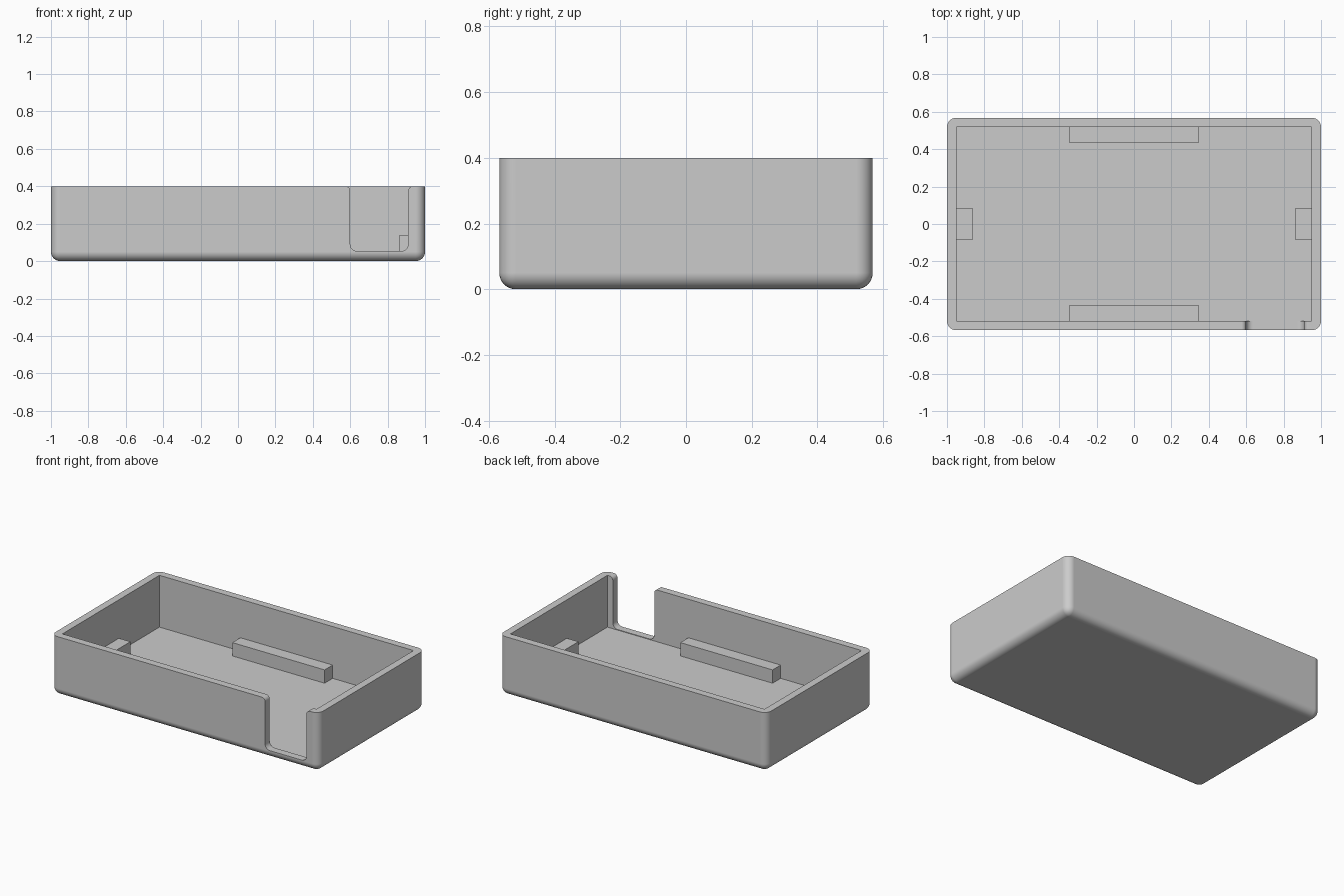
import bpy, bmesh, math
from mathutils import Vector

if "Cube" in bpy.data.objects:
    bpy.data.objects.remove(bpy.data.objects["Cube"], do_unlink=True)

HALF_X, HALF_Y, HEIGHT = 1.0, 0.568, 0.4
WALL, FLOOR, ROUND = 0.05, 0.05, 0.05
IN_X, IN_Y = HALF_X - WALL, HALF_Y - WALL

grey = bpy.data.materials.new("plain grey")
grey.use_nodes = True
grey.diffuse_color = (0.6, 0.6, 0.6, 1)
grey.node_tree.nodes["Principled BSDF"].inputs["Base Color"].default_value = grey.diffuse_color


def finish(bm, name):
    bmesh.ops.recalc_face_normals(bm, faces=bm.faces)
    mesh = bpy.data.meshes.new(name)
    bm.to_mesh(mesh)
    bm.free()
    mesh.materials.append(grey)
    obj = bpy.data.objects.new(name, mesh)
    bpy.context.collection.objects.link(obj)
    return obj


def block(name, low, high, rounded=0):
    """Box between two corners; optionally rounds every edge except the top rim."""
    bm = bmesh.new()
    bmesh.ops.create_cube(bm, size=1)
    low, high = Vector(low), Vector(high)
    for v in bm.verts:
        v.co = (low + high) / 2 + v.co * (high - low)
    if rounded:
        edges = [e for e in bm.edges if min(v.co.z for v in e.verts) < high.z - 0.01]
        bmesh.ops.bevel(bm, geom=edges, offset=rounded, segments=8,
                        profile=0.5, affect='EDGES')
    return finish(bm, name)


def arc(cx, cz, radius, start, end, steps=8):
    angles = [math.radians(start + (end - start) * i / steps) for i in range(steps + 1)]
    return [(cx + radius * math.cos(a), cz + radius * math.sin(a)) for a in angles]


def slot_cutter(x, half, sill, foot, lip):
    """Notch profile: rounded bottom corners, lips flaring out at the rim."""
    right = arc(half - foot, sill + foot, foot, -90, 0)
    right += arc(half + lip, HEIGHT - lip, lip, 180, 90)
    right.append((half + lip, HEIGHT + 0.1))
    outline = right + [(-px, pz) for px, pz in reversed(right)]
    bm = bmesh.new()
    face = bm.faces.new([bm.verts.new((x + px, -HALF_Y - 0.1, pz)) for px, pz in outline])
    ext = bmesh.ops.extrude_face_region(bm, geom=[face])
    moved = [g for g in ext["geom"] if isinstance(g, bmesh.types.BMVert)]
    bmesh.ops.translate(bm, verts=moved, vec=(0, 0.1 + WALL + 0.05, 0))
    return finish(bm, "slot_cutter")


# Rounded tray, hollowed out, with a notch in the front wall
tray = block("tray", (-HALF_X, -HALF_Y, 0), (HALF_X, HALF_Y, HEIGHT), ROUND)
cavity = block("cavity_cutter", (-IN_X, -IN_Y, FLOOR), (IN_X, IN_Y, HEIGHT + 0.2))
slot = slot_cutter(0.755, 0.155, 0.054, 0.036, 0.025)

bpy.ops.object.select_all(action='DESELECT')
tray.select_set(True)
bpy.context.view_layer.objects.active = tray
for cutter in (cavity, slot):
    mod = tray.modifiers.new("cut", 'BOOLEAN')
    mod.operation, mod.solver, mod.object = 'DIFFERENCE', 'EXACT', cutter
    bpy.ops.object.modifier_apply(modifier=mod.name)
    bpy.data.objects.remove(cutter, do_unlink=True)
bpy.ops.object.shade_smooth_by_angle(angle=math.radians(30))
tray.modifiers.new("even shading", 'WEIGHTED_NORMAL').keep_sharp = True

# Support ledges against each wall, sunk slightly into wall and floor
LEDGE, TOP, SINK = 0.086, 0.14, 0.01
for side, sign in (("left", 1), ("right", -1)):
    xs = sorted((sign * (IN_X - LEDGE), sign * (IN_X + SINK)))
    block(side + "_ledge", (xs[0], -0.085, FLOOR - SINK), (xs[1], 0.085, TOP))
for side, sign in (("back", 1), ("front", -1)):
    ys = sorted((sign * (IN_Y - LEDGE), sign * (IN_Y + SINK)))
    block(side + "_ledge", (-0.345, ys[0], FLOOR - SINK), (0.345, ys[1], TOP))
